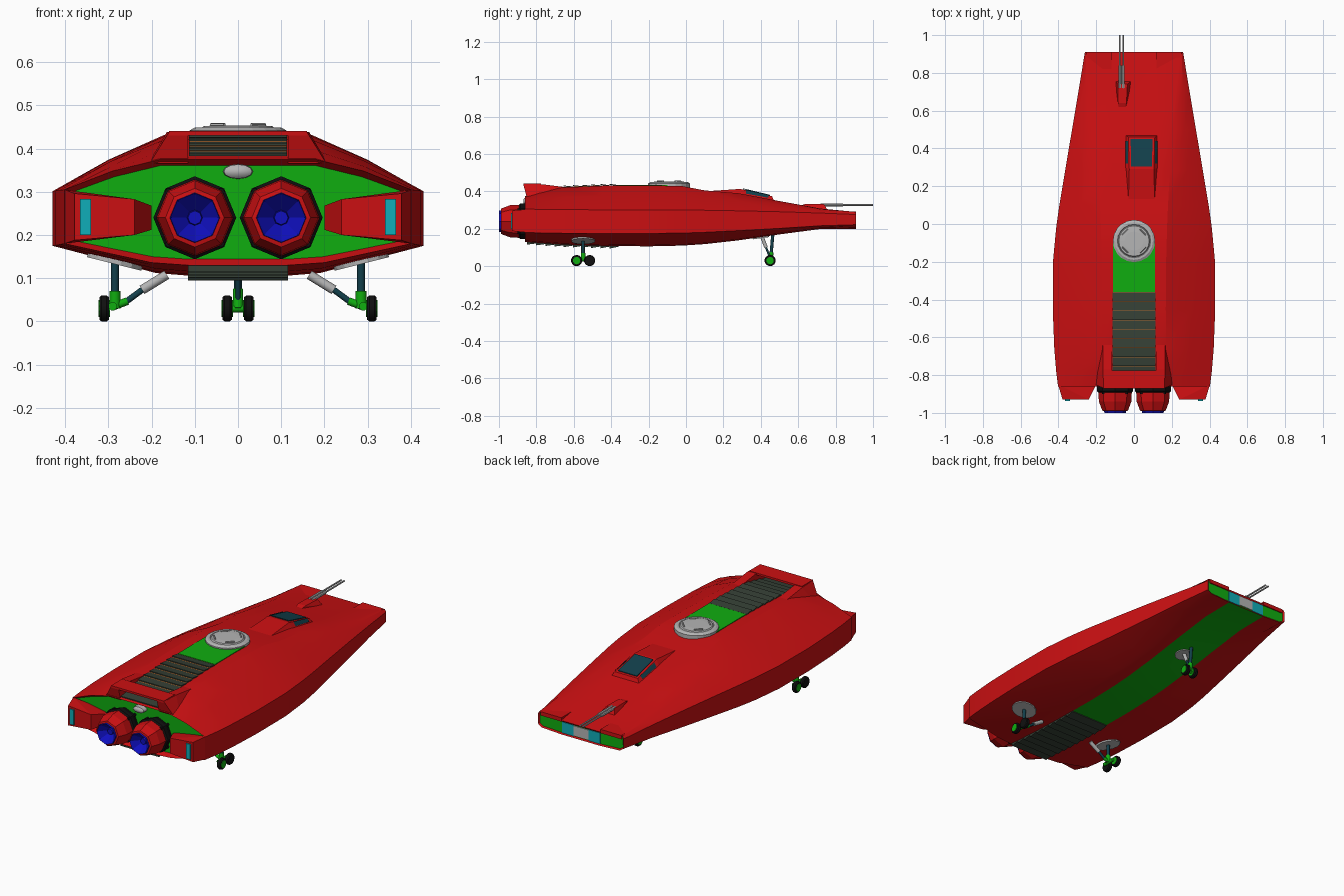
import bpy, bmesh, math
from mathutils import Vector, Matrix

if "Cube" in bpy.data.objects:
    bpy.data.objects.remove(bpy.data.objects["Cube"])

COLOURS = {
    "red": (0.60, 0.005, 0.006), "green": (0.005, 0.42, 0.005), "blue": (0.005, 0.005, 0.52),
    "vent_dark": (0.035, 0.05, 0.035), "grey": (0.46, 0.46, 0.46), "black": (0.005, 0.005, 0.005),
    "glass_teal": (0.006, 0.05, 0.07), "cyan": (0.005, 0.42, 0.48), "orange": (0.42, 0.14, 0.03)}
MATS = {}
for key, rgb in COLOURS.items():
    MATS[key] = bpy.data.materials.new(key)
    MATS[key].diffuse_color = (*rgb, 1)


def finish(name, bm, mats, smooth=None):
    bmesh.ops.recalc_face_normals(bm, faces=bm.faces[:])
    me = bpy.data.meshes.new(name)
    bm.to_mesh(me)
    bm.free()
    for m in mats:
        me.materials.append(MATS[m])
    ob = bpy.data.objects.new(name, me)
    bpy.context.collection.objects.link(ob)
    if smooth:
        bpy.ops.object.select_all(action='DESELECT')
        ob.select_set(True)
        bpy.context.view_layer.objects.active = ob
        bpy.ops.object.shade_smooth_by_angle(angle=math.radians(smooth))
    return ob


def solid(name, pts, mat):
    """Convex solid around corner points."""
    bm = bmesh.new()
    for p in pts:
        bm.verts.new(p)
    bmesh.ops.convex_hull(bm, input=bm.verts[:])
    bmesh.ops.dissolve_limit(bm, angle_limit=0.01, verts=bm.verts[:], edges=bm.edges[:])
    return finish(name, bm, [mat])


def box(name, x0, x1, y0, y1, z0, z1, mat):
    return solid(name, [(x, y, z) for x in (x0, x1) for y in (y0, y1) for z in (z0, z1)], mat)


def revolve(name, prof, centre, axis, n, mats, pick=None, smooth=None):
    """Spin (distance, radius) pairs about an axis through centre."""
    bm = bmesh.new()
    rings = [[bm.verts.new((r * math.cos(2 * math.pi * i / n), r * math.sin(2 * math.pi * i / n), d))
              for i in range(n)] for d, r in prof]
    for k in range(len(rings) - 1):
        for i in range(n):
            j = (i + 1) % n
            f = bm.faces.new((rings[k][i], rings[k][j], rings[k + 1][j], rings[k + 1][i]))
            f.material_index = pick[k] if pick else 0
    bm.faces.new(rings[0]).material_index = pick[0] if pick else 0
    bm.faces.new(rings[-1]).material_index = pick[-1] if pick else 0
    rot = Vector((0, 0, 1)).rotation_difference(Vector(axis)).to_matrix().to_4x4()
    bmesh.ops.transform(bm, matrix=Matrix.Translation(centre) @ rot, verts=bm.verts[:])
    return finish(name, bm, mats, smooth)


def rod(name, a, b, r, mat, n=10):
    d = Vector(b) - Vector(a)
    return revolve(name, [(0, r), (d.length, r)], a, d.normalized(), n, [mat], smooth=40)


# Hull stations: y, half width, upper/lower side edge, top half width, top z, bottom half width, bottom z
HULL = [(-.86, .402, .305, .180, .180, .375, .200, .130), (-.78, .412, .304, .178, .175, .397, .195, .124),
        (-.66, .422, .303, .176, .170, .421, .190, .116), (-.45, .430, .301, .175, .168, .430, .190, .109),
        (-.20, .429, .301, .175, .170, .432, .190, .106), (-.02, .412, .300, .177, .175, .428, .192, .110),
        (.10, .395, .299, .181, .180, .405, .195, .118), (.28, .365, .296, .190, .190, .390, .200, .138),
        (.50, .328, .291, .202, .205, .348, .208, .170), (.72, .291, .284, .216, .225, .308, .220, .199),
        (.91, .260, .276, .222, .245, .288, .235, .200)]


def lerp_hull(y, col):
    for a, b in zip(HULL, HULL[1:]):
        if y <= b[0]:
            return a[col] + (b[col] - a[col]) * (y - a[0]) / (b[0] - a[0])
    return HULL[-1][col]


def top(y):
    return lerp_hull(y, 5)


def bottom(y):
    return lerp_hull(y, 7)


# Main hull: lofted, green belly strip and green recessed stern
bm = bmesh.new()
rings = []
for y, w, zu, zl, t, zt, b, zb in HULL:
    zc = zt - (.012 if y > .9 else 0)
    half = [(.115, zc), (t, zt), ((t + w) / 2, (zt + zu) / 2 + .008), (w, zu), (w, zl), (b, zb + .006), (.115, zb)]
    rings.append([bm.verts.new((x, y, z)) for x, z in half + [(-x, z) for x, z in reversed(half)]])
n = len(rings[0])
for r0, r1 in zip(rings, rings[1:]):
    for i in range(n):
        f = bm.faces.new((r0[i], r0[(i + 1) % n], r1[(i + 1) % n], r1[i]))
        f.material_index = 1 if i == 6 else 0
stern, nose = bm.faces.new(rings[0]), bm.faces.new(rings[-1])
bmesh.ops.recalc_face_normals(bm, faces=bm.faces[:])
bmesh.ops.inset_region(bm, faces=[stern], thickness=.014)
stern.material_index = 1
for v in stern.verts:
    v.co.y += .025
bmesh.ops.inset_region(bm, faces=[nose], thickness=.008)
nose.material_index = 1
for v in nose.verts:
    v.co.y -= .006
finish("hull", bm, ["red", "green"], 22)

# Stern pods and lamps, engines, spoiler cheeks, mirrored
for s, side in ((-1, "left"), (1, "right")):
    solid(side + "_stern_pod", [(s * x, y, z) for x, y, z in (
        (.402, -.85, .305), (.402, -.85, .18), (.378, -.93, .296), (.378, -.93, .188),
        (.24, -.93, .283), (.24, -.93, .2), (.2, -.85, .268), (.2, -.85, .212), (.24, -.82, .27), (.24, -.82, .21))], "red")
    box(side + "_stern_lamp", s * .34, s * .366, -.936, -.928, .2, .283, "cyan")
    c = (s * .1, 0, .24)
    revolve(side + "_engine_collar", [(-.9, .08), (-.885, .096), (-.865, .096), (-.81, .075)], c, (0, 1, 0), 8, ["black"])
    revolve(side + "_engine", [(-.83, .07), (-.88, .089), (-.94, .086), (-.988, .068), (-.99, .058), (-1, .057),
                               (-.995, .053), (-.955, .018), (-.965, .016)],
            c, (0, 1, 0), 8, ["red", "blue"], [0, 0, 0, 0, 1, 1, 1, 1])
    for k in range(4):
        a = math.radians(45 + 90 * k)
        px, pz = c[0] + .086 * math.cos(a), c[2] + .086 * math.sin(a)
        rod(side + "_engine_bracket", (px, -.835, pz), (px, -.9, pz), .008, "black", 6)
    solid(side + "_spoiler_cheek", [(s * x, y, z) for y, z, xo in (
        (-.87, .438, .16), (-.77, .438, .165), (-.64, .422, .165), (-.80, .37, .205), (-.85, .365, .205))
        for x in (.116, xo)], "red")
    # Nose lamps
    box(side + "_nose_lamp", s * .045, s * .115, .902, .907, .208, .268, "cyan")
    box(side + "_nose_prong_top", s * .118, s * .245, .76, .91, .27, .291, "red")
box("spoiler_bar", -.16, .16, -.87, -.775, .43, .441, "red")
revolve("stern_hatch", [(-.87, .02), (-.862, .033), (-.83, .035)], (0, 0, .347), (0, 1, 0), 12, ["grey"], smooth=40).scale = (1, 1, .5)
bpy.context.object.location.z = .347 * .5
box("nose_sensor", -.045, .045, .9, .908, .212, .266, "grey")

# Louvred vents on the back and belly
NS = 10
for i in range(NS):
    y0, y1 = -.85 + .049 * i, -.85 + .049 * (i + 1)
    if i:
        solid("top_vent_base", [(x, y, top(y) + d) for x in (-.112, .112) for y in (y0, y1) for d in (-.005, .002)], "orange")
    solid("top_vent_slat", [(x, y, top(y) + h + d) for x in (-.114, .114)
                            for y, h in ((y0, .01), (y1 - .003, .003)) for d in (0, -.005)], "vent_dark")
    solid("belly_vent_slat", [(x, y, bottom(y) - h + d) for x in (-.116, .116)
                              for y, h in ((y0, .014), (y1, .004)) for d in (0, .02)], "vent_dark")
box("top_green_plate", -.112, .112, -.36, -.1, .425, .435, "green")

# Round top hatch with four grips
revolve("dome_hatch", [(.42, .112), (.442, .112), (.449, .1), (.449, .088), (.446, .085), (.452, .08), (.454, .05)],
        (0, -.09, 0), (0, 0, 1), 20, ["grey"])
for k in range(4):
    a = math.radians(45 + 90 * k)
    p = Vector((.066 * math.cos(a), -.09 + .066 * math.sin(a), .455))
    q = Vector((-math.sin(a), math.cos(a), 0)) * .022
    rod("hatch_grip", p - q, p + q, .004, "grey", 6)

# Offset cockpit: housing, sloping window and side windows
solid("cockpit_housing", [(-.03, .1, .4), (.11, .1, .4), (-.025, .29, .413), (.105, .29, .413), (-.045, .3, .385),
                          (.125, .3, .385), (-.03, .46, .374), (.11, .46, .374), (-.045, .47, .35), (.125, .47, .35)], "red")
solid("cockpit_window", [(x, y, z + d) for x, y, z in ((-.015, .305, .412), (.095, .305, .412), (-.018, .45, .377),
                                                       (.098, .45, .377)) for d in (0, .004)], "glass_teal")
for x0, x1, name in ((-.031, -.045, "left"), (.111, .125, "right")):
    solid(name + "_cockpit_window", [(x0, .32, .408), (x0, .44, .382), (x1, .32, .388), (x1, .44, .366),
                                     ((x0 + x1) / 2, .38, .38)], "glass_teal")

# Twin gun on its housing
solid("gun_housing", [(-.08, .6, .32), (-.045, .6, .32), (-.1, .76, .29), (-.01, .76, .29),
                      (-.085, .74, .331), (-.035, .74, .331), (-.085, .64, .333), (-.04, .64, .333)], "red")
for x in (-.075, -.057):
    rod("gun_barrel", (x, .7, .327), (x, 1, .327), .0045, "grey", 8)
    rod("gun_sleeve", (x, .72, .327), (x, .84, .327), .008, "grey", 8)


def wheel(name, x, y, s, hub):
    revolve(name, [(-.011, .018), (-.011, .026), (-.006, .03), (.006, .03), (.011, .026), (.011, .018)],
            (x, y, .03), (1, 0, 0), 14, ["black"], smooth=35)
    if hub:
        revolve(name + "_hub", [(-.0135, .02), (.0135, .02)], (x, y, .03), (1, 0, 0), 10, ["green"])


# Nose gear
for s in (-1, 1):
    wheel("nose_wheel", s * .025, .45, s, True)
rod("nose_axle", (-.025, .45, .03), (.025, .45, .03), .009, "green")
rod("nose_fork", (0, .45, .03), (0, .458, .075), .012, "green")
rod("nose_strut", (0, .455, .065), (0, .465, .18), .009, "glass_teal")
rod("nose_brace_upper", (0, .405, .16), (0, .428, .1), .01, "grey")
rod("nose_brace_lower", (0, .428, .1), (0, .448, .05), .006, "glass_teal")
revolve("nose_gear_plate", [(-.006, .045), (.004, .045)], (0, .4, bottom(.4)), (0, -.14, 1), 14, ["grey"])

# Main gear, one leg per side
for s, side in ((-1, "left"), (1, "right")):
    for y in (-.585, -.515):
        wheel(side + "_main_wheel", s * .31, y, s, (y < -.55) == (s > 0))
    rod(side + "_bogie", (s * .29, -.585, .035), (s * .29, -.515, .035), .01, "green")
    rod(side + "_ankle", (s * .285, -.55, .03), (s * .285, -.55, .07), .013, "green")
    rod(side + "_strut", (s * .285, -.55, .06), (s * .285, -.55, .145), .009, "glass_teal")
    rod(side + "_brace_upper", (s * .165, -.55, .108), (s * .222, -.55, .073), .011, "grey")
    rod(side + "_brace_lower", (s * .222, -.55, .073), (s * .26, -.55, .045), .007, "glass_teal")
    rod(side + "_brace_foot", (s * .256, -.55, .047), (s * .288, -.55, .035), .009, "green")
    revolve(side + "_gear_plate", [(-.006, .065), (.005, .065)], (s * .285, -.55, .139), (-s * .25, 0, 1), 14, ["grey"])

for m in bpy.data.materials:
    if m.users and not m.is_grease_pencil:
        m.use_nodes = True
        m.node_tree.nodes["Principled BSDF"].inputs["Base Color"].default_value = m.diffuse_color
